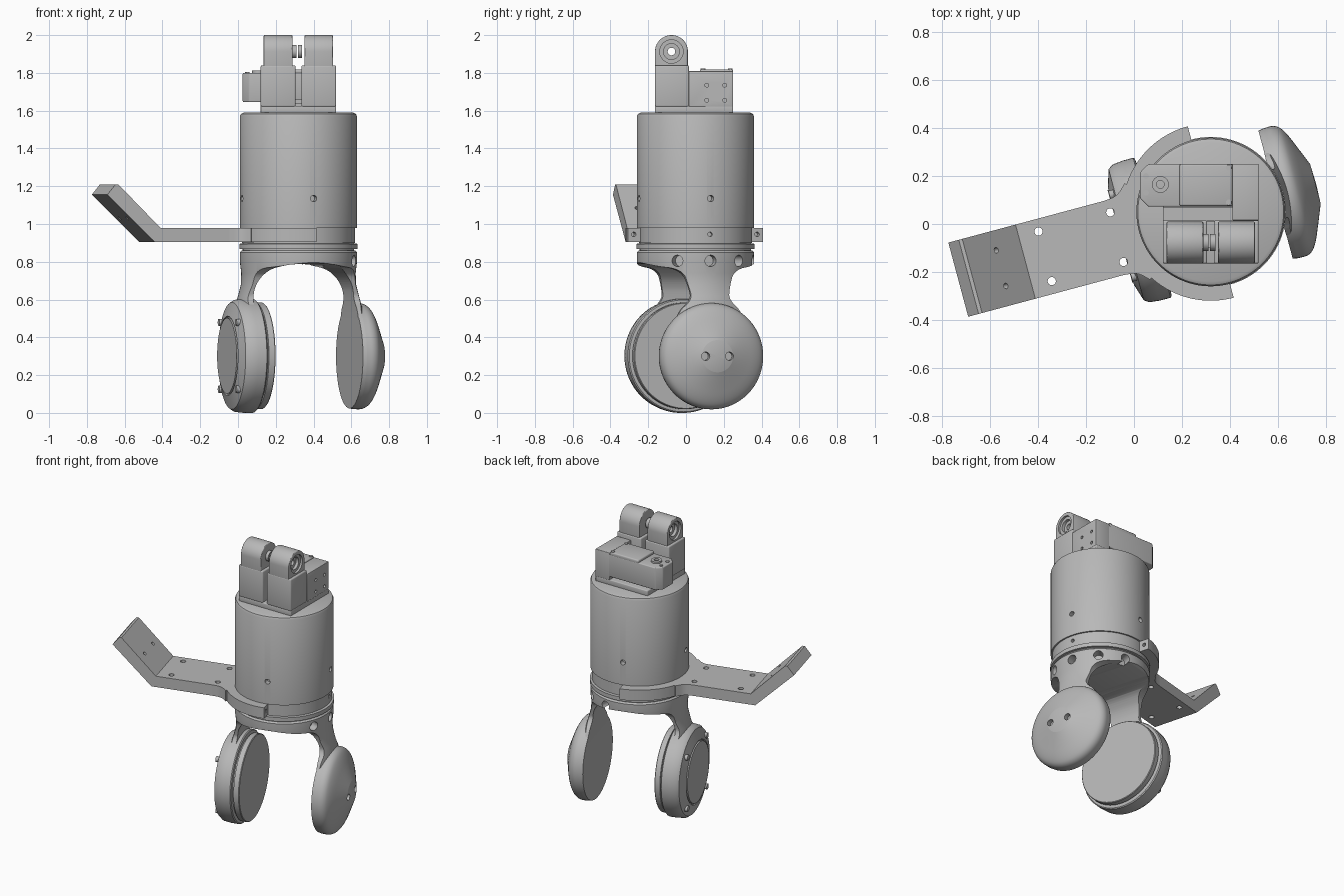
import bpy, bmesh, math
from mathutils import Matrix, Vector

if "Cube" in bpy.data.objects:
    bpy.data.objects.remove(bpy.data.objects["Cube"], do_unlink=True)

grey = bpy.data.materials.new("plain_grey")
grey.use_nodes = True
grey.diffuse_color = (0.48, 0.48, 0.48, 1)
grey.node_tree.nodes["Principled BSDF"].inputs["Base Color"].default_value = (0.48, 0.48, 0.48, 1)

FIXED = Matrix.Identity(4)
# Main axis, with the gripper and bracket turned about it
TURN = Matrix.Translation((0.32, 0.05, 0)) @ Matrix.Rotation(math.radians(15), 4, "Z")
AXES = {"x": lambda a, b, h: (h, a, b), "y": lambda a, b, h: (a, h, b), "z": lambda a, b, h: (a, b, h)}
parts = []


def finish(name, bm, frame):
    bmesh.ops.remove_doubles(bm, verts=bm.verts, dist=1e-5)
    bmesh.ops.recalc_face_normals(bm, faces=bm.faces)
    me = bpy.data.meshes.new(name)
    bm.to_mesh(me)
    bm.free()
    me.transform(frame)
    me.materials.append(grey)
    ob = bpy.data.objects.new(name, me)
    bpy.context.collection.objects.link(ob)
    parts.append(ob)
    return ob


def prism(name, pts, axis, lo, hi, frame=FIXED):
    bm = bmesh.new()
    ends = [[bm.verts.new(AXES[axis](a, b, h)) for a, b in pts] for h in (lo, hi)]
    for ring in ends:
        bm.faces.new(ring)
    n = len(pts)
    for i in range(n):
        j = (i + 1) % n
        bm.faces.new((ends[0][i], ends[0][j], ends[1][j], ends[1][i]))
    return finish(name, bm, frame)


def box(name, x, y, z, frame=FIXED, bevel=0.0):
    ob = prism(name, [(x[0], y[0]), (x[1], y[0]), (x[1], y[1]), (x[0], y[1])], "z", z[0], z[1], frame)
    return round_edges(ob, bevel) if bevel else ob


def lathe(name, profile, frame, steps=96):
    """Revolve (radius, height) pairs about z."""
    bm = bmesh.new()
    vs = [bm.verts.new((r, 0, h)) for r, h in profile]
    es = [bm.edges.new(p) for p in zip(vs, vs[1:])]
    bmesh.ops.spin(bm, geom=vs + es, cent=(0, 0, 0), axis=(0, 0, 1), angle=math.tau, steps=steps)
    return finish(name, bm, frame)


def rod(name, p, q, r, frame=FIXED):
    p, q = Vector(p), Vector(q)
    bm = bmesh.new()
    m = Matrix.Translation((p + q) / 2) @ (q - p).to_track_quat("Z", "Y").to_matrix().to_4x4()
    bmesh.ops.create_cone(bm, cap_ends=True, segments=32, radius1=r, radius2=r, depth=(q - p).length, matrix=m)
    return finish(name, bm, frame)


def apply(ob, mod):
    bpy.context.view_layer.objects.active = ob
    bpy.ops.object.modifier_apply(modifier=mod.name)


def round_edges(ob, width):
    mod = ob.modifiers.new("round", "BEVEL")
    mod.width, mod.segments, mod.angle_limit = width, 3, math.radians(40)
    apply(ob, mod)
    return ob


def combine(ob, tools, how="DIFFERENCE"):
    for t in tools:
        mod = ob.modifiers.new("cut", "BOOLEAN")
        mod.object, mod.operation, mod.solver = t, how, "EXACT"
        apply(ob, mod)
        parts.remove(t)
        bpy.data.objects.remove(t, do_unlink=True)
    return ob


def soften(pts, rounds=3):
    """Corner cutting on an open line, keeping its ends."""
    for _ in range(rounds):
        out = [pts[0]]
        for (a, b), (c, d) in zip(pts, pts[1:]):
            out += [(a * .75 + c * .25, b * .75 + d * .25), (a * .25 + c * .75, b * .25 + d * .75)]
        pts = out + [pts[-1]]
    return pts


def mirrored(half):
    return half + [(-a, b) for a, b in reversed(half)]


def polar(r, deg, z):
    return (r * math.cos(math.radians(deg)), r * math.sin(math.radians(deg)), z)


def arc(r, a, b, n, cx=0, cy=0):
    return [(cx + p[0], cy + p[1]) for p in (polar(r, a + (b - a) * i / n, 0) for i in range(n + 1))]


# Main cylinder body with radial screw holes
body = lathe("main_body", [(0, .9), (.3, .9), (.3, .98), (.31, .98), (.31, 1.57), (.304, 1.583), (.29, 1.59), (0, 1.59)], TURN)
combine(body, [rod("bore", polar(.27, a, 1.135), polar(.4, a, 1.135), .017, TURN) for a in (0, 90, 180, 270)])
combine(body, [rod("bore", polar(.28, 0, .945), polar(.4, 0, .945), .012, TURN)])
lathe("lower_flange", [(0, .855), (.295, .855), (.295, .868), (.313, .868), (.313, .895), (.295, .897), (.295, .902), (0, .902)], TURN)

# Bracket: half ring, flat arm and bent-up end
ring = prism("bracket_ring", arc(.37, 90, 270, 48) + arc(.302, 270, 90, 48), "z", .905, .98, TURN)
combine(ring, [rod("bore", (-.04, s * .338, .945), (.1, s * .338, .945), .012, TURN) for s in (-1, 1)])
arm = prism("bracket_arm", [(-.32, .905), (-.83, .905), (-1.09, 1.155), (-1.045, 1.21), (-1.03, 1.21), (-.8, .98), (-.32, .98)], "y", -.16, .16, TURN)
combine(arm, [lathe("bore", [(0, .8), (.306, .8), (.306, 1.1), (0, 1.1)], TURN)])
combine(arm, [rod("bore", (x, y, .8), (x, y, 1.1), .017, TURN) for x in (-.715, -.405) for y in (-.107, .107)])
combine(arm, [rod("bore", (-.83, y, 1.16), (-1.03, y, .96), .012, TURN) for y in (-.077, .077)])
for s in (-1, 1):
    edge = soften([(-.42, s * .16), (-.36, s * .165), (-.315, s * .21)], 2)
    prism("bracket_gusset", edge + [(-.29, s * .16)], "z", .905, .98, TURN)

# Yoke: a flared lathe shape trimmed by a necked outline and an arch
yoke = lathe("gripper_yoke", [(0, .86), (.3, .86), (.31, .85), (.31, .8), (.303, .74), (.305, .68), (.32, .62), (.345, .53), (.35, .46), (0, .46)], TURN)
neck = soften([(.34, .9), (.34, .82), (.29, .78), (.14, .76), (.11, .66), (.1, .6), (.18, .53), (.2, .4)])
combine(yoke, [prism("neck_outline", mirrored(neck), "x", -.5, .5, TURN)], "INTERSECT")
arch = soften([(-.28, .3), (-.28, .6), (-.26, .7), (-.17, .787), (0, .787)])
combine(yoke, [prism("arch_opening", arch + [(-a, b) for a, b in reversed(arch[:-1])], "y", -.5, .5, TURN)])
combine(yoke, [rod("bore", polar(.25, a, .805), polar(.4, a, .805), .03, TURN) for a in (-33, 0, 33, 66)])

# Round pads facing each other across the gap
RIGHT = TURN @ Matrix.Translation((0, 0, .3)) @ Matrix.Rotation(math.pi / 2, 4, "Y")
LEFT = TURN @ Matrix.Translation((0, 0, .302)) @ Matrix.Rotation(-math.pi / 2, 4, "Y")
dome = soften([(.28, .3), (.282, .35), (.25, .385), (.14, .43), (.085, .452)])
domed = lathe("domed_pad", [(0, .28), (.276, .28)] + dome + [(0, .455)], RIGHT)
combine(domed, [rod("bore", (0, y, .42), (0, y, .5), .022, RIGHT) for y in (-.065, .065)])
lathe("layered_pad", [(0, .2), (.278, .2), (.282, .204), (.282, .237), (.272, .238), (.272, .246), (.296, .248),
                      (.302, .254), (.302, .3), (.297, .345), (.283, .365), (.21, .388), (.206, .38), (.2, .38), (.2, .392), (0, .392)], LEFT)
for a in range(45, 360, 90):
    rod("pad_bolt", polar(.25, a, .35), polar(.25, a, .39), .019, LEFT)

# Square mounting plate on top
box("top_plate", (.12, .52), (-.165, .25), (1.585, 1.625), bevel=.006)

# Pair of upright lugs with stepped pin holes
CY, CZ = -.077, 1.913
for side, (x0, x1) in (("right", (.12, .305)), ("left", (.335, .52))):
    base = box(side + "_lug_base", (x0, x1), (-.165, .015), (1.62, 1.84), bevel=.008)
    outline = [(CY + .087, 1.8)] + arc(.087, 0, 180, 32, CY, CZ) + [(CY - .087, 1.8)]
    lug = prism(side + "_lug", outline, "x", x0 + .016, x1 - .016)
    round_edges(lug, .005)
    outer = x0 if side == "right" else x1
    bores = [rod("bore", (outer - d, CY, CZ), (outer + d, CY, CZ), r) for d, r in ((.03, .062), (.05, .042))]
    combine(lug, bores + [rod("bore", (0, CY, CZ), (.7, CY, CZ), .02)])
    inner = x1 if side == "right" else x0
    collar = rod(side + "_pin_collar", (inner - .018, CY, CZ), (inner + .005, CY, CZ), .035)
    combine(collar, [rod("bore", (0, CY, CZ), (.7, CY, CZ), .02)])
box("lug_bridge", (.3, .34), (-.1, .01), (1.62, 1.64))

# Motor lying behind the lugs, held by an end block
block = box("motor_end_block", (.41, .52), (.015, .25), (1.62, 1.81), bevel=.004)
combine(block, [rod("bore", (.49, y, z), (.6, y, z), .01) for y in (.11, .205) for z in (1.655, 1.735)])
box("motor_side_wall", (.12, .42), (.012, .07), (1.62, 1.66))
case = [(.42, .072), (.42, .25), (.06, .25), (.025, .215), (.025, .107), (.06, .072)]
motor = prism("motor_case", case, "z", 1.645, 1.8)
round_edges(motor, .006)
box("motor_cover", (.19, .41), (.075, .25), (1.79, 1.818), bevel=.008)
hub = lathe("motor_shaft_hub", [(.016, 1.79), (.016, 1.812), (.035, 1.812), (.035, 1.79)], Matrix.Translation((.11, .165, 0)), 32)
for x, y in ((.05, .2), (.05, .13), (.395, .235), (.395, .09)):
    rod("motor_screw", (x, y, 1.78), (x, y, 1.805 if x < .2 else 1.822), .012)

# Smooth shading with sharp creases kept
bpy.ops.object.select_all(action="DESELECT")
for ob in parts:
    ob.select_set(True)
bpy.context.view_layer.objects.active = body
bpy.ops.object.shade_smooth_by_angle(angle=math.radians(30))
